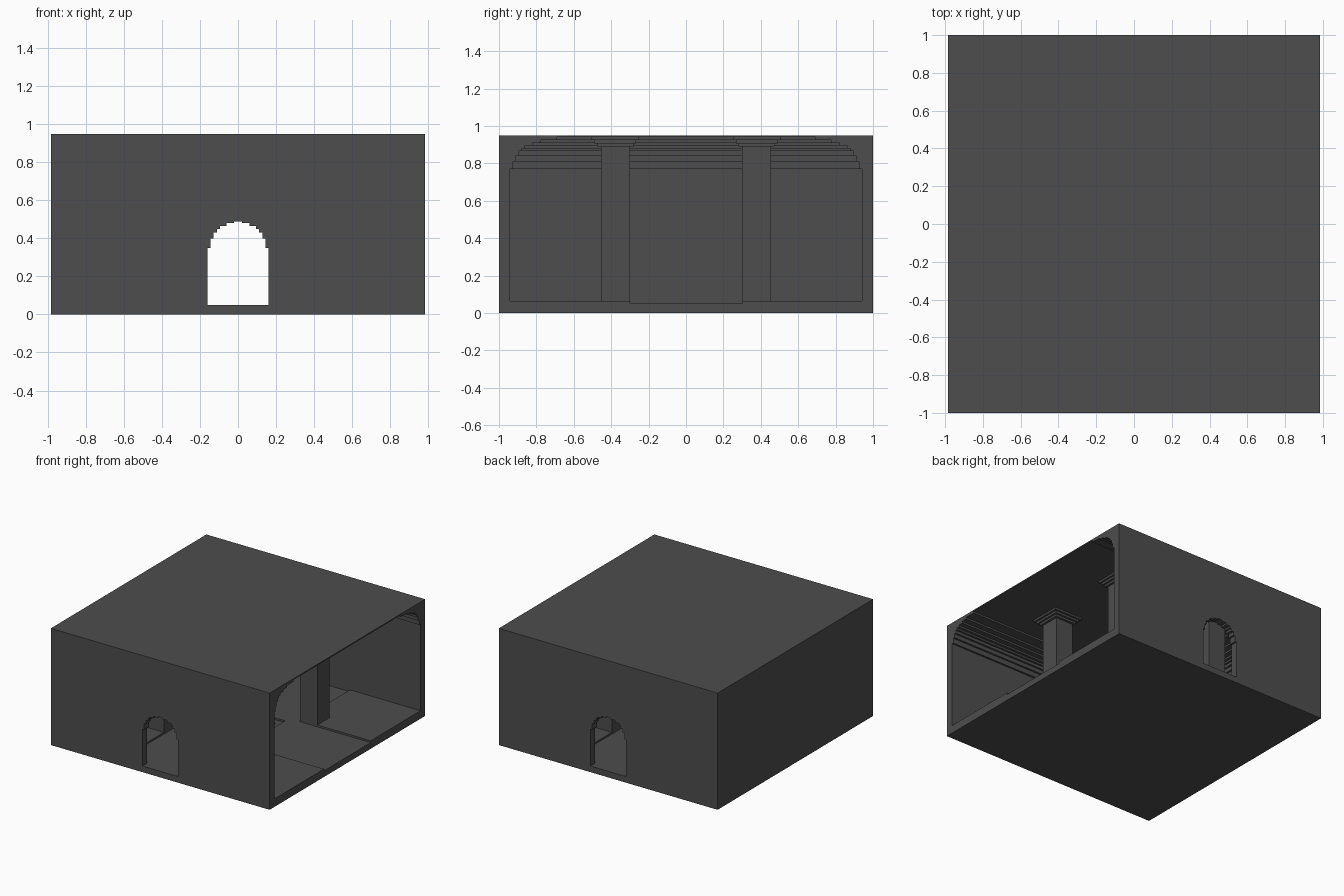
import bpy, bmesh

if "Cube" in bpy.data.objects:
    bpy.data.objects.remove(bpy.data.objects["Cube"])

# One flat colour for everything
stone = bpy.data.materials.new("dark_stone")
stone.diffuse_color = (0.075, 0.075, 0.075, 1)
stone.use_nodes = True
stone.node_tree.nodes["Principled BSDF"].inputs["Base Color"].default_value = stone.diffuse_color


def make_object(name, bm):
    bmesh.ops.recalc_face_normals(bm, faces=bm.faces)
    mesh = bpy.data.meshes.new(name)
    bm.to_mesh(mesh)
    bm.free()
    mesh.materials.append(stone)
    obj = bpy.data.objects.new(name, mesh)
    bpy.context.collection.objects.link(obj)
    return obj


def box(name, x0, x1, y0, y1, z0, z1):
    bm = bmesh.new()
    bmesh.ops.create_cube(bm, size=1)
    for v in bm.verts:
        v.co = (x1 if v.co.x > 0 else x0,
                y1 if v.co.y > 0 else y0,
                z1 if v.co.z > 0 else z0)
    return make_object(name, bm)


def extrude(name, face_points, vec):
    bm = bmesh.new()
    face = bm.faces.new([bm.verts.new(p) for p in face_points])
    geo = bmesh.ops.extrude_face_region(bm, geom=[face])["geom"]
    bmesh.ops.translate(bm, vec=vec,
                        verts=[g for g in geo if isinstance(g, bmesh.types.BMVert)])
    return make_object(name, bm)


IN_Y, LEFT, OPEN = 0.94, -0.935, 1.1    # inner walls, open right end
PLATFORM, PATH = 0.065, 0.05            # floor levels
PATH_X, PATH_Y = 0.35, 0.30             # half widths of the crossing paths
CEILING = 0.94

shell = box("room_shell", -0.985, 0.985, -1, 1, 0, 0.95)
cutters = []

# Room hollow, then nested cuts that leave a stepped cove below the ceiling
cutters.append(box("room_cut", LEFT, OPEN, -IN_Y, IN_Y, PLATFORM, 0.77))
cove = [(0.015, 0.81), (0.03, 0.842), (0.045, 0.865), (0.06, 0.88),
        (0.08, 0.895), (0.12, 0.91), (0.165, 0.925), (0.25, CEILING)]
for inset, top in cove:
    cutters.append(box("cove_cut", LEFT + inset, OPEN,
                       -IN_Y + inset, IN_Y - inset, 0.5, top))

# Crossing sunken paths
cutters.append(box("path_cut", -PATH_X, PATH_X, -IN_Y, IN_Y, PATH, 0.4))
cutters.append(box("path_cut", LEFT, OPEN, -PATH_Y, PATH_Y, PATH, 0.4))

# Stepped square basin in the middle of the floor
cutters.append(box("basin_cut", -0.25, 0.25, -0.25, 0.25, 0.035, 0.3))
cutters.append(box("basin_cut", -0.2, 0.2, -0.2, 0.2, 0.02, 0.3))

# Stepped arched doorways, cut through the front and back walls
steps = [(0.16, 0.35), (0.145, 0.40), (0.13, 0.43), (0.11, 0.45),
         (0.095, 0.465), (0.06, 0.48), (0.02, 0.49)]
half, z = [], PATH
for w, top in steps:
    half += [(w, z), (w, top)]
    z = top
outline = half + [(-w, h) for w, h in reversed(half)]
cutters.append(extrude("door_cut", [(x, -1.1, h) for x, h in outline], (0, 2.2, 0)))

for c in cutters:
    c.hide_render = True
    mod = shell.modifiers.new("cut", "BOOLEAN")
    mod.operation = "DIFFERENCE"
    mod.solver = "EXACT"
    mod.object = c

# Bake the cuts and remove the helpers
bpy.context.view_layer.update()
deps = bpy.context.evaluated_depsgraph_get()
baked = bpy.data.meshes.new_from_object(shell.evaluated_get(deps))
shell.modifiers.clear()
shell.data = baked
for c in cutters:
    bpy.data.objects.remove(c)

# Four square pillars with stepped capitals at the platform corners
W = 0.155
for sx in (-1, 1):
    for sy in (-1, 1):
        cx, cy = sx * (PATH_X + W / 2), sy * (PATH_Y + W / 2)
        for name, grow, z0, z1 in (("pillar", 0, PLATFORM, 0.89),
                                   ("capital_lower", 0.018, 0.89, 0.907),
                                   ("capital_middle", 0.034, 0.907, 0.924),
                                   ("capital_upper", 0.05, 0.924, CEILING)):
            r = W / 2 + grow
            box(name, cx - r, cx + r, cy - r, cy + r, z0, z1)
